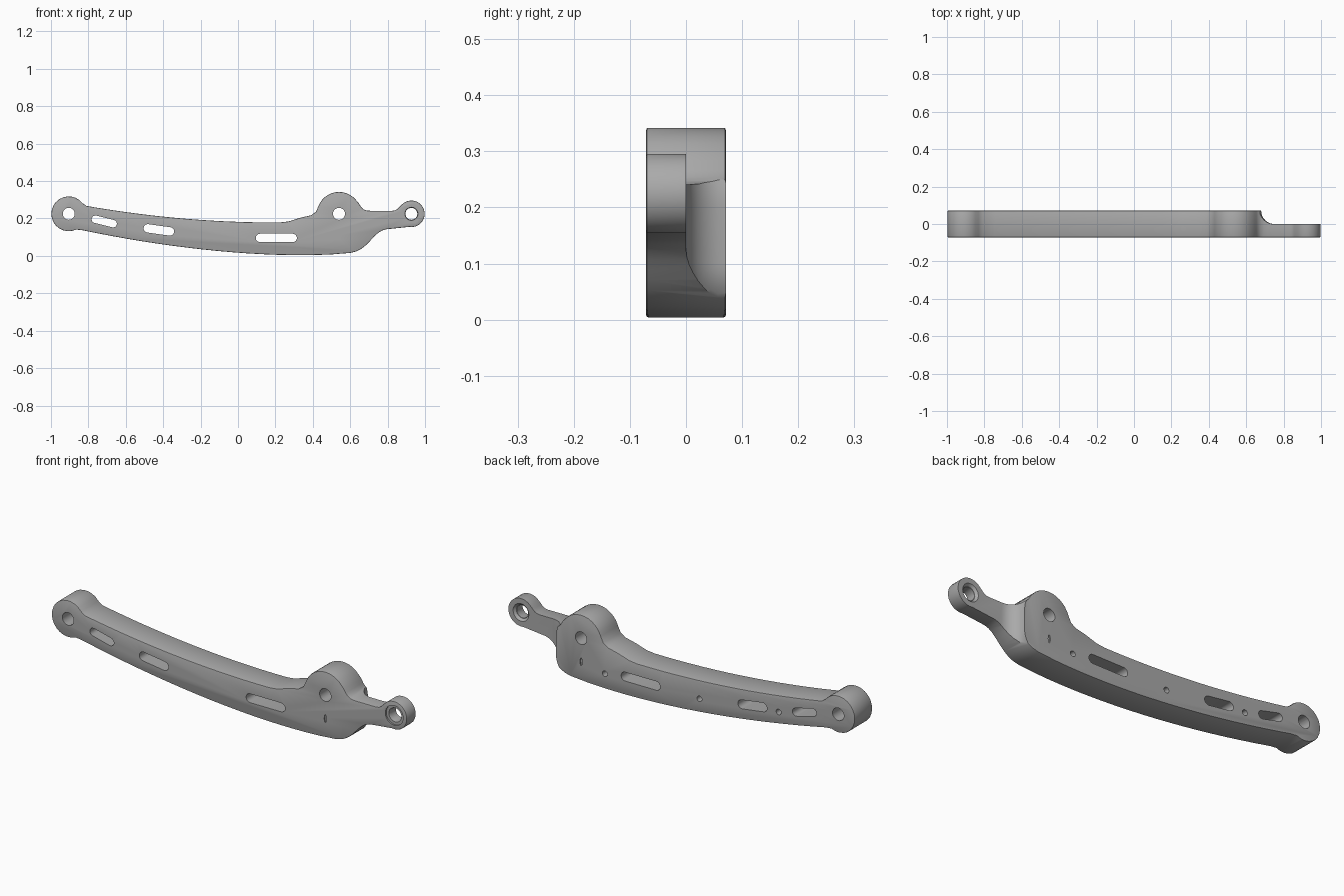
import bpy, bmesh
from math import sin, cos, pi, radians
from mathutils import Vector
from mathutils.geometry import interpolate_bezier

cube = bpy.data.objects.get("Cube")
if cube:
    bpy.data.objects.remove(cube)

HALF = 0.071          # half thickness of the lever
LEFT_BOSS = (-0.905, 0.225)
MAIN_BOSS = (0.54, 0.225)
EYE = (0.927, 0.225)

metal = bpy.data.materials.new("grey metal")
metal.use_nodes = True
GREY = (0.4, 0.4, 0.4, 1)
metal.diffuse_color = GREY
metal.node_tree.nodes["Principled BSDF"].inputs["Base Color"].default_value = GREY


def arc(centre, r, a0, a1, n):
    angles = [radians(a0 + (a1 - a0) * i / n) for i in range(n + 1)]
    return [(centre[0] + r * cos(a), centre[1] + r * sin(a)) for a in angles]


def curve(a, b, c, d, n):
    pts = interpolate_bezier(*[Vector((p[0], p[1], 0)) for p in (a, b, c, d)], n)
    return [(p.x, p.y) for p in pts]


def loft(name, layers):
    """Solid through matching (y, outline) layers, outlines given in x and z."""
    bm = bmesh.new()
    rings = [[bm.verts.new((x, y, z)) for x, z in pts] for y, pts in layers]
    for a, b in zip(rings, rings[1:]):
        for i in range(len(a)):
            j = (i + 1) % len(a)
            bm.faces.new((a[i], a[j], b[j], b[i]))
    bm.faces.new(rings[0])
    bm.faces.new(rings[-1])
    bmesh.ops.recalc_face_normals(bm, faces=bm.faces)
    mesh = bpy.data.meshes.new(name)
    bm.to_mesh(mesh)
    bm.free()
    mesh.materials.append(metal)
    obj = bpy.data.objects.new(name, mesh)
    bpy.context.collection.objects.link(obj)
    return obj


def bake(obj):
    deps = bpy.context.evaluated_depsgraph_get()
    mesh = bpy.data.meshes.new_from_object(obj.evaluated_get(deps))
    obj.modifiers.clear()
    obj.data = mesh


def cut(obj, layers):
    cutter = loft("cutter", layers)
    cutter.hide_render = True
    mod = obj.modifiers.new("cut", 'BOOLEAN')
    mod.operation = 'DIFFERENCE'
    mod.solver = 'EXACT'
    mod.object = cutter
    bake(obj)
    bpy.data.objects.remove(cutter)


def hole(obj, centre, r, y0=-0.1, y1=0.1, r1=None, squash=1):
    def ring(radius):
        return [(centre[0] + (x - centre[0]) * squash, z)
                for x, z in arc(centre, radius, 0, 345, 23)]
    cut(obj, [(y0, ring(r)), (y1, ring(r1 or r))])


# Side outline of the lever, clockwise from the left boss
outline = arc(LEFT_BOSS, 0.093, 295, 38, 18)
outline += curve((-0.81, 0.267), (-0.47, 0.208), (-0.12, 0.176), (0.225, 0.179), 16)
outline += [(0.27, 0.184), (0.33, 0.203), (0.39, 0.217), (0.415, 0.234)]
outline += arc(MAIN_BOSS, 0.117, 160, 40, 12)
outline += curve((0.645, 0.283), (0.662, 0.25), (0.675, 0.241), (0.71, 0.241), 6)
outline += curve((0.825, 0.241), (0.85, 0.241), (0.858, 0.258), (0.867, 0.266), 5)
outline += arc(EYE, 0.071, 135, -100, 18)
outline += curve((0.79, 0.142), (0.72, 0.13), (0.7, 0.03), (0.6, 0.016), 10)
outline += curve((0.5, 0.008), (0.1, -0.012), (-0.39, 0.045), (-0.83, 0.137), 18)

lever = loft("lever_arm", [(-HALF, outline), (HALF, outline)])
bevel = lever.modifiers.new("edge", 'BEVEL')
bevel.width = 0.004
bevel.segments = 2
bevel.limit_method = 'ANGLE'
bevel.angle_limit = radians(60)
bake(lever)


# Coved step that thins the tip to half thickness on the back
def step_outline(d):
    pts = arc((0.54, 0.2), 0.14 + d, 50, 0, 10)
    pts += arc((0.58, 0.1), 0.1 + d, 0, -90, 14)
    return pts + [(0.58, -0.3), (1.2, -0.3), (1.2, 0.6), (0.9, 0.6)]


cove = 0.071
steps = []
for i in range(9):
    t = pi / 2 * (1 - i / 8)
    steps.append((cove * (1 - sin(t)), step_outline(cove * (1 - cos(t)))))
steps.append((0.1, step_outline(0)))
cut(lever, steps)

# Through slots: centre, length, height, tilt
for cx, cz, length, height, tilt in ((-0.715, 0.184, 0.138, 0.04, -14),
                                     (-0.423, 0.139, 0.165, 0.045, -8),
                                     (0.205, 0.096, 0.22, 0.045, 0)):
    r, t = height / 2, radians(tilt)
    dx, dz = (length / 2 - r) * cos(t), (length / 2 - r) * sin(t)
    slot = arc((cx + dx, cz + dz), r, tilt - 90, tilt + 90, 8)
    slot += arc((cx - dx, cz - dz), r, tilt + 90, tilt + 270, 8)
    cut(lever, [(-0.1, slot), (0.1, slot)])

# Pivot holes
for centre in (LEFT_BOSS, MAIN_BOSS, EYE):
    hole(lever, centre, 0.032)

# Countersunk rims on the tip eye
hole(lever, EYE, 0.05, -0.1, -HALF + 0.008)
hole(lever, EYE, 0.04, -0.08, -HALF + 0.02, 0.032)
hole(lever, EYE, 0.034, -0.012, 0.004, 0.048)

# Small blind holes in the back
for centre in ((0.406, 0.08), (-0.125, 0.095), (-0.57, 0.147)):
    hole(lever, centre, 0.014, 0.02, 0.1)

# Narrow slits under the main boss, front and back
for y in (-HALF, HALF):
    hole(lever, (0.54, 0.105), 0.02, y - 0.006, y + 0.006, squash=0.3)

bpy.context.view_layer.objects.active = lever
lever.select_set(True)
bpy.ops.object.shade_smooth_by_angle(angle=radians(30))
